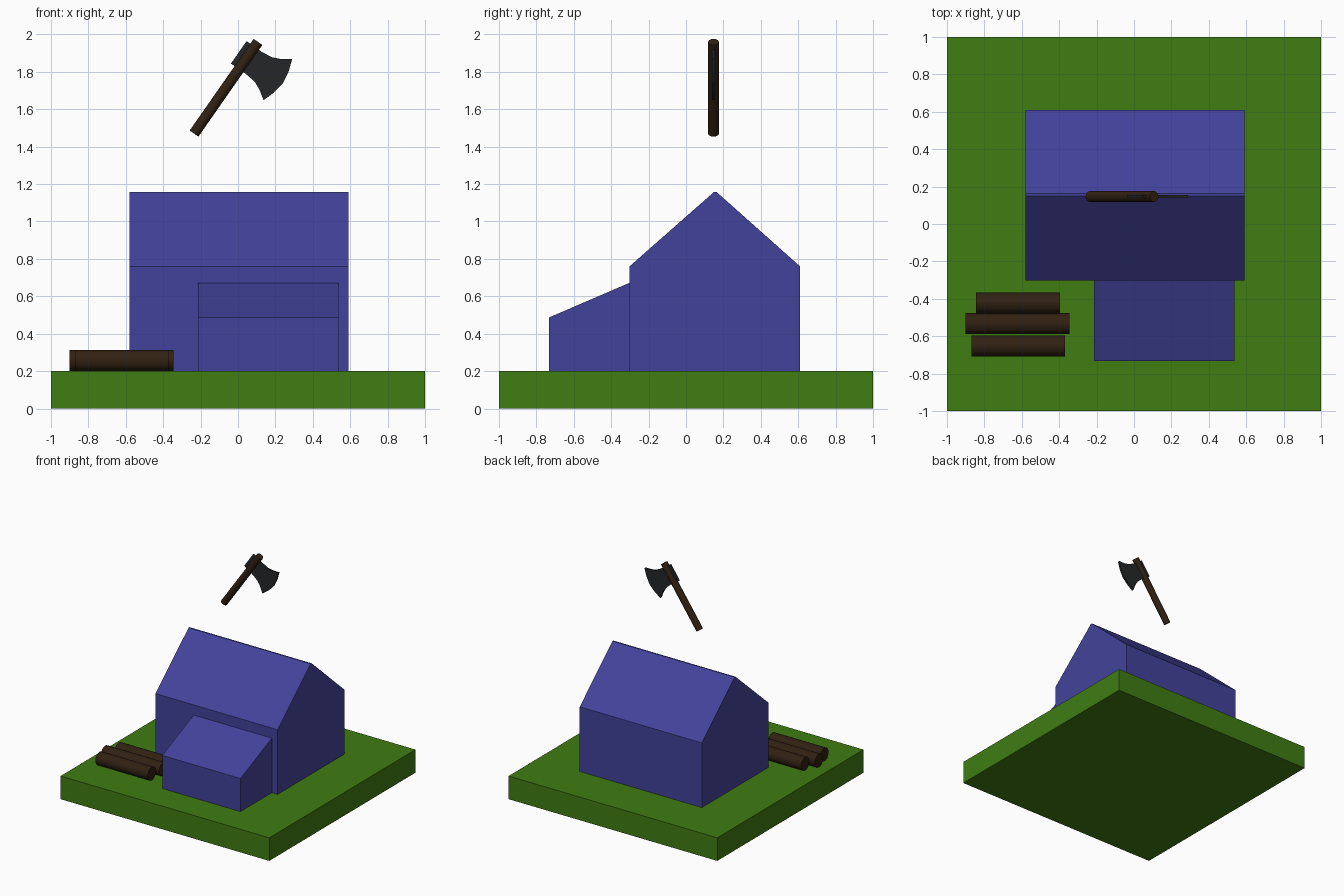
import bpy, math
from mathutils import Matrix, Vector

if "Cube" in bpy.data.objects:
    bpy.data.objects.remove(bpy.data.objects["Cube"])


def material(name, rgb):
    m = bpy.data.materials.new(name)
    m.diffuse_color = (*rgb, 1)
    m.use_nodes = True
    m.node_tree.nodes["Principled BSDF"].inputs["Base Color"].default_value = m.diffuse_color
    return m


GRASS = material("grass_green", (0.05, 0.2, 0.006))
BLUE = material("house_blue", (0.055, 0.055, 0.33))
WOOD = material("dark_wood", (0.03, 0.015, 0.006))
STEEL = material("dark_steel", (0.018, 0.019, 0.02))


def prism(name, profile, depth, matrix, mat):
    """Extrude a closed 2D profile along local z from 0 to depth."""
    n = len(profile)
    verts = [(u, v, w) for w in (0, depth) for u, v in profile]
    faces = [tuple(reversed(range(n))), tuple(range(n, 2 * n))]
    faces += [(i, (i + 1) % n, n + (i + 1) % n, n + i) for i in range(n)]
    me = bpy.data.meshes.new(name)
    me.from_pydata(verts, [], faces)
    me.transform(matrix)
    me.materials.append(mat)
    ob = bpy.data.objects.new(name, me)
    bpy.context.collection.objects.link(ob)
    return ob


def rod(name, a, b, radius, mat, sides=32):
    """Cylinder between two points."""
    a, b = Vector(a), Vector(b)
    axis = b - a
    bpy.ops.mesh.primitive_cylinder_add(vertices=sides, radius=radius, depth=axis.length)
    ob = bpy.context.object
    ob.name = name
    ob.data.transform(Matrix.Translation((a + b) / 2) @ axis.to_track_quat('Z', 'Y').to_matrix().to_4x4())
    ob.data.materials.append(mat)
    return ob


def along_x(x):
    """Profile (y, z) extruded along +x, starting at x."""
    return Matrix(((0, 0, 1, x), (1, 0, 0, 0), (0, 1, 0, 0), (0, 0, 0, 1)))


# Ground slab
prism("ground_slab", [(-1, -1), (1, -1), (1, 1), (-1, 1)], 0.2, Matrix(), GRASS)

# Main house with gable roof, and lean-to on the front
prism("house", [(-0.302, 0.2), (0.61, 0.2), (0.61, 0.76), (0.163, 1.158), (0.15, 1.158), (-0.302, 0.76)],
      1.17, along_x(-0.579), BLUE)
prism("lean_to", [(-0.732, 0.2), (-0.302, 0.2), (-0.302, 0.672), (-0.732, 0.487)],
      0.749, along_x(-0.213), BLUE)

# Three logs on the grass
for i, (x0, x1, y) in enumerate([(-0.845, -0.395, -0.423), (-0.9, -0.345, -0.533), (-0.87, -0.37, -0.652)]):
    rod(f"log_{i + 1}", (x0, y, 0.256), (x1, y, 0.256), 0.056, WOOD)

# Floating axe: round handle
Y = 0.147
rod("axe_handle", (-0.235, Y, 1.47), (0.107, Y, 1.96), 0.0285, WOOD)

# Axe head: half outline mirrored about its centre line, tilted square to the handle
half = [(0, 0.073), (0.1, 0.073), (0.16, 0.08), (0.205, 0.1), (0.255, 0.134), (0.277, 0.07)]
outline = [(u, -v) for u, v in half] + [(0.288, 0)] + half[::-1]
u, v = (0.82, -0.572), (0.572, 0.82)
T = 0.016
frame = Matrix(((u[0], v[0], 0, 0.004), (0, 0, -1, Y + T / 2), (u[1], v[1], 0, 1.904), (0, 0, 0, 1)))
prism("axe_head", outline, T, frame, STEEL)
